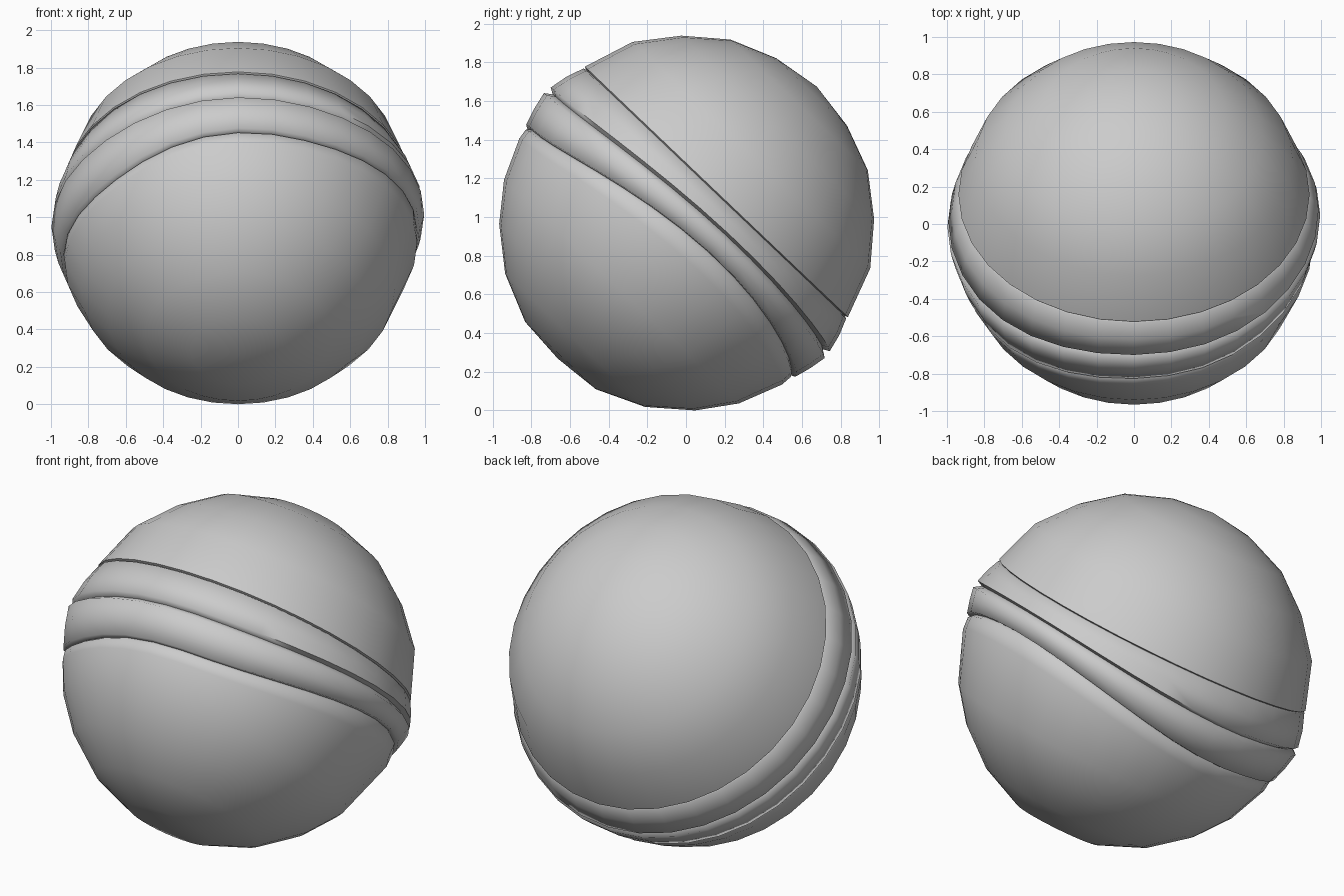
import bpy, bmesh
from math import sin, cos, radians, sqrt, pi
from mathutils import Matrix

if "Cube" in bpy.data.objects:
    bpy.data.objects.remove(bpy.data.objects["Cube"])

SEGS = 32
AXIS = Matrix.Translation((0, 0, 0.965)) @ Matrix.Rotation(radians(-43.6), 4, 'X')


def warp(a):
    """Uneven seam: rises on the right side, dips slightly at the front left."""
    rise = max(0, cos(a - radians(15))) ** 2
    dip = max(0, cos(a + radians(140))) ** 6
    return rise - 0.45 * dip


def lathe(name, rings, top=None, bottom=None):
    """Revolve (sphere radius, height, warp amount) rings about the leaning axis."""
    bm = bmesh.new()
    loops = []
    for R, h0, amount in rings:
        loop = []
        for i in range(SEGS):
            a = 2 * pi * i / SEGS
            h = h0 + amount * warp(a)
            r = sqrt(R * R - h * h)
            loop.append(bm.verts.new((r * cos(a), r * sin(a), h)))
        loops.append(loop)
    for p, q in zip(loops, loops[1:]):
        for i in range(SEGS):
            j = (i + 1) % SEGS
            bm.faces.new((p[i], q[i], q[j], p[j]))
    for height, loop in ((top, loops[0]), (bottom, loops[-1])):
        if height is not None:
            tip = bm.verts.new((0, 0, height))
            for i in range(SEGS):
                bm.faces.new((tip, loop[i], loop[(i + 1) % SEGS]))
    bmesh.ops.recalc_face_normals(bm, faces=bm.faces)
    bm.transform(AXIS)
    # open bands: make sure normals point away from the ball's centre
    out = sum((f.calc_center_median() - AXIS.translation).dot(f.normal) * f.calc_area()
              for f in bm.faces)
    if out < 0:
        bmesh.ops.reverse_faces(bm, faces=bm.faces)
    me = bpy.data.meshes.new(name)
    bm.to_mesh(me)
    bm.free()
    ob = bpy.data.objects.new(name, me)
    bpy.context.collection.objects.link(ob)
    bpy.ops.object.select_all(action='DESELECT')
    ob.select_set(True)
    bpy.context.view_layer.objects.active = ob
    bpy.ops.object.shade_smooth_by_angle(angle=radians(75))


def ring(R, deg):
    return (R, R * cos(radians(deg)), 0)


# upper shell
lathe("upper_shell", [ring(0.975, 15), ring(0.98, 30), ring(0.973, 45),
                      ring(0.98, 60), (0.966, 0.228, 0), (0.95, 0.221, 0)],
      top=0.98)

# two raised rims meeting in a narrow seam
lathe("upper_rim", [(0.95, 0.221, 0), (0.9625, 0.215, 0), (0.98, 0.125, 0.04),
                    (0.993, 0.030, 0.085), (0.96, 0.012, 0.088)])
lathe("lower_rim", [(0.96, 0.012, 0.088), (0.998, -0.014, 0.088),
                    (0.985, -0.105, 0.13), (0.972, -0.194, 0.172),
                    (0.94, -0.197, 0.172)])

# lower shell
lathe("lower_shell", [(0.94, -0.197, 0.172), (0.96, -0.212, 0.17),
                      (0.968, -0.27, 0.14), ring(0.968, 120), ring(0.966, 133.6),
                      ring(0.97, 149), ring(0.974, 165)], bottom=-0.962)
